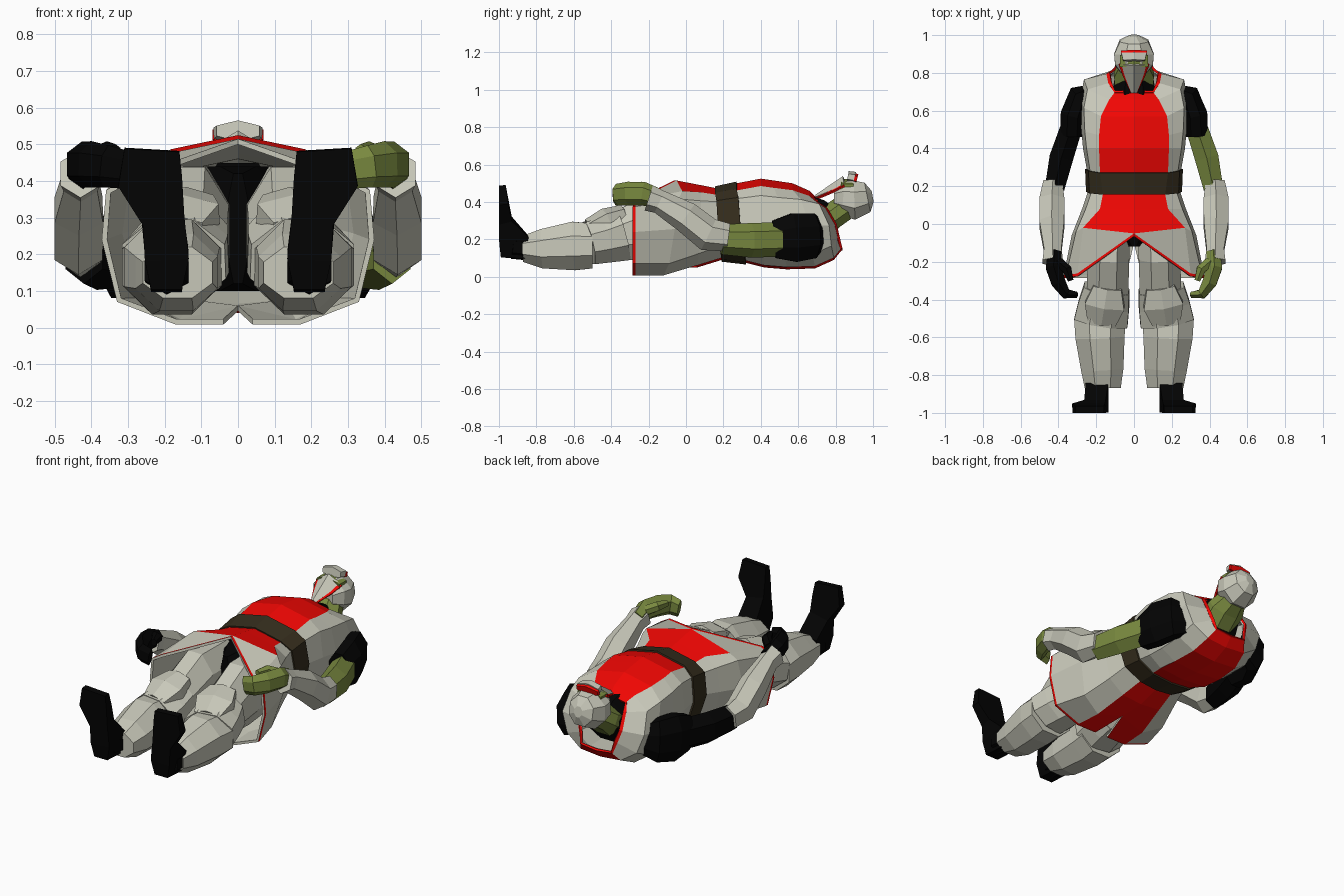
import bpy, bmesh, math
from mathutils import Vector as V

if "Cube" in bpy.data.objects:
    bpy.data.objects.remove(bpy.data.objects["Cube"])


def mat(name, r, g, b):
    m = bpy.data.materials.new(name)
    m.diffuse_color = (r, g, b, 1)
    m.use_nodes = True
    m.node_tree.nodes["Principled BSDF"].inputs["Base Color"].default_value = m.diffuse_color
    return m


GREY = mat("cloth_grey", .58, .58, .49)
RED = mat("cloth_red", .88, .002, .001)
BLACK = mat("black", .001, .001, .001)
GREEN = mat("olive", .19, .25, .05)
BROWN = mat("belt_brown", .035, .026, .012)


def make(name, bm, *mats):
    bmesh.ops.remove_doubles(bm, verts=bm.verts, dist=.0005)
    bmesh.ops.recalc_face_normals(bm, faces=bm.faces)
    me = bpy.data.meshes.new(name)
    bm.to_mesh(me)
    bm.free()
    for m in mats:
        me.materials.append(m)
    ob = bpy.data.objects.new(name, me)
    bpy.context.collection.objects.link(ob)
    return ob


def loft(name, secs, m, n=8, side=1, ref=(0, 0, 1)):
    """Rings (x, y, z, half width, half depth) square to a path."""
    bm = bmesh.new()
    pts = [V((s[0] * side, s[1], s[2])) for s in secs]
    rings = []
    for i, s in enumerate(secs):
        t = (pts[min(i + 1, len(pts) - 1)] - pts[max(i - 1, 0)]).normalized()
        v = V(ref)
        v = (v - t * v.dot(t)).normalized()
        u = v.cross(t)
        k = 1 / math.cos(math.pi / n)
        ring = []
        for j in range(n):
            a = 2 * math.pi * (j + .5) / n
            ring.append(bm.verts.new(pts[i] + u * (math.cos(a) * k * s[3]) + v * (math.sin(a) * k * s[4])))
        rings.append(ring)
    for a, b in zip(rings, rings[1:]):
        for j in range(n):
            bm.faces.new((a[j], a[(j + 1) % n], b[(j + 1) % n], b[j]))
    bm.faces.new(rings[0])
    bm.faces.new(rings[-1])
    return make(name, bm, m)


def half_ring(yf, ym, yb, xf, zf, w, zb, xb, grow=0):
    """Seven points from front centre round the side to back centre."""
    mid = (zf + zb) / 2
    zf, zb, w = zf + grow, zb - grow, w + grow
    return [V((0, yf, zf)), V((xf, yf, zf - .21 * xf)),
            V((.93 * w, (yf + ym) / 2, mid + .62 * (zf - mid))), V((w, ym, mid)),
            V((.85 * w, (ym + yb) / 2, zb + .075)), V((xb, yb, zb + .012)), V((0, yb, zb))]


def shell(name, rows, mats, red):
    bm = bmesh.new()
    for side in (1, -1):
        grid = [[bm.verts.new((p.x * side, p.y, p.z)) for p in r] for r in rows]
        for i in range(len(grid) - 1):
            for j in range(6):
                q = [grid[i][j], grid[i][j + 1], grid[i + 1][j + 1], grid[i + 1][j]]
                if (q[0].co - q[3].co).length < 1e-4:
                    q.pop()
                bm.faces.new(q).material_index = int(red(i, j))
    return make(name, bm, *mats)


# Sleeveless jacket with red panels, split skirt, red trim and grey lining
waist = [(.27, .29, .32, .18, .50, .25, .075, .13), (.155, .17, .19, .165, .475, .245, .09, .11)]
rows = [half_ring(*r) for r in [
    (.70, .80, .83, .10, .42, .13, .14, .10),
    (.66, .765, .79, .13, .46, .265, .09, .13),
    (.57, .66, .69, .175, .50, .285, .045, .15),
    (.47, .51, .54, .185, .515, .28, .04, .16),
    (.40, .40, .42, .185, .525, .27, .05, .16),
    *waist,
    (.08, .08, .06, .18, .49, .275, .05, .13)]]
flare = half_ring(-.02, -.06, -.12, .27, .515, .33, -.004, .16)
flare[0] = V((0, -.05, .515))
flare[6] = V((0, -.10, .045))
hem = [flare[0], V((.30, -.262, .41)), V((.36, -.27, .375)), V((.372, -.27, .24)),
       V((.33, -.27, .07)), V((.17, -.27, .008)), V((.04, -.27, .008))]
trim = [p + V((0, -.015, 0)) for p in hem]
rows += [flare, hem, trim]
jacket = shell("jacket", rows, (GREY, RED, GREY),
               lambda i, j: i == 9 or j == 5 or (j == 0 and i < 8))
sol = jacket.modifiers.new("thickness", 'SOLIDIFY')
sol.thickness = .015
sol.material_offset = 2
sol.material_offset_rim = 2

# Collar piping along the neckline
collar = [V((p.x, p.y, p.z)) for p in rows[0]]
shell("collar_trim", [[p + V((0, .006, .002)) for p in collar],
                      [a.lerp(b, .12) + V((0, 0, .003)) for a, b in zip(collar, rows[1])]],
      (RED,), lambda i, j: 0).modifiers.new("thickness", 'SOLIDIFY').thickness = .012

# Belt
belt = shell("belt", [half_ring(*r, grow=.009) for r in waist], (BROWN,), lambda i, j: 0)
belt.modifiers.new("thickness", 'SOLIDIFY').thickness = .025

# Undershirt, neck and pelvis
loft("undershirt", [(0, .60, .29, .13, .16), (0, .72, .28, .11, .13), (0, .77, .26, .10, .10)], BLACK)
loft("neck", [(0, .72, .29, .10, .09), (0, .79, .33, .105, .07), (0, .86, .38, .07, .07)], GREEN)
loft("pelvis", [(0, .08, .27, .2, .17), (0, -.03, .27, .12, .17), (0, -.12, .27, .03, .15)], BLACK)

# Hood, brim, eyes and pointed veil
loft("hood", [(0, .998, .43, .025, .03), (0, .97, .425, .075, .08), (0, .90, .41, .105, .105),
              (0, .84, .42, .10, .09), (0, .79, .42, .06, .06)], GREY)
loft("eye_band", [(0, .895, .47, .075, .045), (0, .83, .47, .073, .045)], GREEN, 6)
loft("brim_trim", [(0, .915, .523, .068, .022), (0, .90, .527, .07, .024)], RED, 6)
loft("brim", [(0, .904, .53, .067, .027), (0, .865, .537, .058, .025)], GREY, 6)
for name, m, w, lift in (("veil_trim", RED, .9, 0), ("veil", GREY, .72, .008)):
    bm = bmesh.new()
    for s in (1, -1):
        p = [(0, .845, .52 + lift), (.085 * w * s, .85, .48 + lift), (.06 * w * s, .79, .45 + lift),
             (.012 * w * s, .70, .412 + lift), (0, .70, .422 + lift)]
        bm.faces.new([bm.verts.new(c) for c in p])
    make(name, bm, m).modifiers.new("thickness", 'SOLIDIFY').thickness = .012

for side, tag, skin in ((1, "left", GREEN), (-1, "right", BLACK)):
    def part(name, m, n, secs, **kw):
        loft(tag + "_" + name, secs, m, n, side, **kw)

    # Arms
    part("upper_arm", BLACK, 8, [(.20, .715, .22, .03, .08), (.285, .675, .22, .065, .12),
                                 (.322, .58, .21, .066, .13), (.328, .47, .20, .064, .10)])
    part("forearm", skin, 6, [(.335, .50, .20, .058, .08), (.385, .35, .195, .063, .08),
                              (.42, .19, .20, .052, .07)])
    part("gauntlet", GREY, 6, [(.43, .225, .21, .05, .065), (.435, .12, .225, .066, .078),
                               (.435, 0, .32, .066, .072), (.43, -.14, .40, .046, .055),
                               (.43, -.20, .42, .054, .06)])
    part("hand", skin, 6, [(.42, -.15, .42, .035, .045), (.425, -.23, .445, .042, .055),
                           (.40, -.31, .445, .038, .055), (.36, -.37, .44, .026, .05),
                           (.305, -.375, .43, .016, .045)])
    part("thumb", skin, 6, [(.40, -.20, .46, .025, .025), (.355, -.24, .48, .025, .025),
                            (.335, -.30, .48, .015, .018)])
    # Legs
    part("thigh", GREY, 8, [(.13, .04, .27, .11, .17), (.135, -.18, .26, .11, .18),
                            (.14, -.36, .22, .11, .13)])
    part("knee", GREY, 8, [(.145, -.34, .225, .12, .14), (.16, -.43, .20, .135, .125),
                           (.175, -.52, .18, .142, .115)])
    part("knee_pad", GREY, 6, [(.14, -.335, .34, .075, .04), (.155, -.43, .31, .105, .05),
                               (.17, -.52, .265, .075, .04)])
    part("shin", GREY, 8, [(.18, -.50, .165, .137, .12), (.18, -.60, .165, .13, .13),
                           (.168, -.77, .15, .112, .105), (.165, -.87, .15, .095, .07)])
    # Boots, lofted from heel to toe
    part("boot", BLACK, 4, [(.195, -.925, .10, .042, .065), (.195, -.92, .20, .06, .08),
                            (.205, -.965, .30, .058, .035), (.24, -.975, .40, .088, .025),
                            (.235, -.982, .485, .075, .018)],
         ref=(0, 1, 0))
    part("ankle", BLACK, 6, [(.19, -.83, .15, .06, .055), (.20, -.93, .16, .055, .055)])
